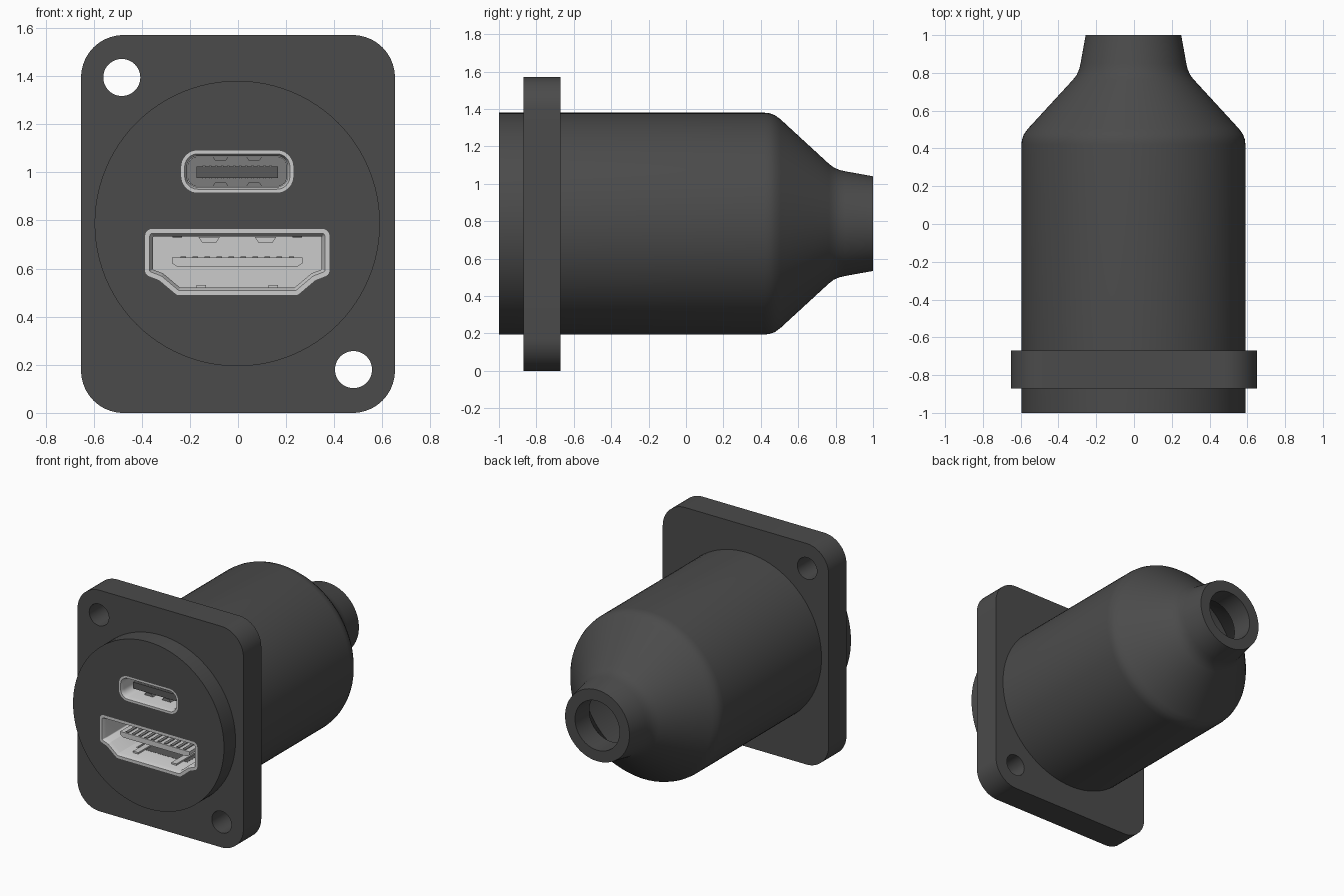
import bpy, bmesh, math
from mathutils import Vector, Matrix

if "Cube" in bpy.data.objects:
    bpy.data.objects.remove(bpy.data.objects["Cube"])

CX, CZ = -0.003, 0.787   # axis of the round body


def material(name, v):
    m = bpy.data.materials.new(name)
    m.diffuse_color = (v, v, v, 1)
    m.use_nodes = True
    m.node_tree.nodes["Principled BSDF"].inputs["Base Color"].default_value = m.diffuse_color
    return m


DARK = material("dark housing", 0.07)
METAL = material("light metal", 0.6)
GREY = material("mid grey insert", 0.2)
CONTACT = material("dark contact", 0.1)


def finish(name, bm, mat):
    bmesh.ops.recalc_face_normals(bm, faces=bm.faces)
    me = bpy.data.meshes.new(name)
    bm.to_mesh(me)
    bm.free()
    ob = bpy.data.objects.new(name, me)
    bpy.context.collection.objects.link(ob)
    if mat:
        me.materials.append(mat)
    return ob


def loft(name, loops, mat):
    """Skin matching (x, z) outlines placed at given y, capped at both ends."""
    bm = bmesh.new()
    rings = [[bm.verts.new((p[0], y, p[1])) for p in pts] for pts, y in loops]
    n = len(rings[0])
    for a, b in zip(rings, rings[1:]):
        for i in range(n):
            j = (i + 1) % n
            bm.faces.new((a[i], a[j], b[j], b[i]))
    bm.faces.new(rings[0])
    bm.faces.new(rings[-1])
    return finish(name, bm, mat)


def prism(name, pts, y0, y1, mat):
    return loft(name, [(pts, y0), (pts, y1)], mat)


def box(name, x, z, w, h, y0, y1, mat):
    return prism(name, rect(x, z, w, h), y0, y1, mat)


def rect(x, z, w, h):
    return [(x - w / 2, z - h / 2), (x + w / 2, z - h / 2),
            (x + w / 2, z + h / 2), (x - w / 2, z + h / 2)]


def circle(x, z, r, n=48):
    return [(x + r * math.cos(2 * math.pi * i / n),
             z + r * math.sin(2 * math.pi * i / n)) for i in range(n)]


def outline(corners, radii, inset=0.0, seg=8):
    """Counter-clockwise polygon, moved inward and with rounded corners."""
    pts = [Vector(c) for c in corners]
    n = len(pts)
    moved = []
    for i, p in enumerate(pts):
        d1 = (p - pts[i - 1]).normalized()
        d2 = (pts[(i + 1) % n] - p).normalized()
        n1, n2 = Vector((-d1.y, d1.x)), Vector((-d2.y, d2.x))
        moved.append(p + (n1 + n2) * inset / (1 + n1.dot(n2)))
    out = []
    for i, p in enumerate(moved):
        r = max(radii[i] - inset, 0.006)
        u = (moved[i - 1] - p).normalized()
        v = (moved[(i + 1) % n] - p).normalized()
        half = u.angle(v) / 2
        c = p + (u + v).normalized() * r / math.sin(half)
        t = r / math.tan(half)
        a, b = p + u * t - c, p + v * t - c
        for k in range(seg + 1):
            s = k / seg
            out.append(tuple(c + (a * (1 - s) + b * s).normalized() * r))
    return out


def activate(ob):
    bpy.ops.object.select_all(action='DESELECT')
    ob.select_set(True)
    bpy.context.view_layer.objects.active = ob


def cut(ob, cutter):
    mod = ob.modifiers.new("cut", 'BOOLEAN')
    mod.operation = 'DIFFERENCE'
    mod.solver = 'EXACT'
    mod.object = cutter
    cutter.hide_render = True
    activate(ob)
    bpy.ops.object.modifier_apply(modifier=mod.name)
    bpy.data.objects.remove(cutter)


def smooth(ob, angle=30):
    activate(ob)
    bpy.ops.object.shade_smooth_by_angle(angle=math.radians(angle))


# Round body: hollow turned shell with a tapered cable outlet
profile = [(-1, 0), (-1, .593), (.42, .593), (.447, .590), (.475, .580),
           (.505, .558), (.765, .319), (.79, .300), (.82, .287), (.85, .280),
           (1, .253), (1, .175), (.84, .175), (.80, .22), (.45, .50),
           (-.45, .50), (-.45, 0)]
bm = bmesh.new()
vs = [bm.verts.new((CX + r, y, CZ)) for y, r in profile]
es = [bm.edges.new(e) for e in zip(vs, vs[1:])]
bmesh.ops.spin(bm, geom=vs + es, cent=(CX, 0, CZ), axis=(0, 1, 0),
               angle=2 * math.pi, steps=96)
bmesh.ops.remove_doubles(bm, verts=bm.verts, dist=1e-4)
bmesh.ops.dissolve_degenerate(bm, edges=bm.edges, dist=1e-5)
body = finish("body", bm, DARK)

# Mounting flange with two screw holes
flange = prism("flange", outline(rect(0, .785, 1.304, 1.57), [.175] * 4, seg=12),
               -.87, -.67, DARK)
for x, z in ((-.483, 1.394), (.48, .18)):
    cut(flange, prism("screw_cutter", circle(x, z, .077), -1.1, -.4, None))
cut(flange, prism("bore_cutter", circle(CX, CZ, .588, 96), -1.1, -.4, None))
smooth(flange)

# Socket outlines: small oval one and large one with sloped lower corners
small = (rect(CX, 1.003, .466, .176), [.068] * 4)
right = [(.383, .765, .03), (.383, .574, .025), (.325, .552, .025), (.25, .489, .03)]
wide = [(CX - x, z, r) for x, z, r in right] + [(CX + x, z, r) for x, z, r in right[::-1]]
large = ([p[:2] for p in wide], [p[2] for p in wide])

# Metal socket shells set into openings in the body
for name, (corners, radii), rim, floor in (("small_socket", small, .024, -.66),
                                           ("large_socket", large, .032, -.60)):
    back = floor + .03
    cut(body, prism(name + "_cutter", outline(corners, radii), -1.1, back, None))
    shell = loft(name, [(outline(corners, radii), back),
                        (outline(corners, radii), -1),
                        (outline(corners, radii, rim * .6), -1),
                        (outline(corners, radii, rim), -.975),
                        (outline(corners, radii, rim), floor)], METAL)
    smooth(shell)
smooth(body)

# Small socket: grey back plate, tongue, contacts and springs
prism("small_back_plate", outline(small[0], small[1], .026), -.669, -.660, GREY)
box("small_tongue", CX, 1.0, .34, .046, -.93, -.66, CONTACT)
for i in range(12):
    x = CX + (i - 5.5) * .025
    for z in (.975, 1.025):
        box("small_contact", x, z, .012, .006, -.91, -.68, METAL)
for x in (-.07, .07):
    for z, s in ((1.066, -1), (.940, 1)):
        prism("small_spring", [(CX + x - .034, z), (CX + x + .034, z),
                               (CX + x + .022, z + s * .018),
                               (CX + x - .022, z + s * .018)], -.9, -.72, GREY)

# Large socket: tongue with contacts
prism("large_tongue", [(CX - .272, .645), (CX - .272, .622), (CX - .25, .608),
                       (CX + .25, .608), (CX + .272, .622), (CX + .272, .645)],
      -.93, -.60, METAL)
for i in range(10):
    box("large_contact", CX + (i - 4.5) * .05, .646, .022, .007, -.92, -.62, GREY)

# Large socket: springs above and below, dark slots beside them
for s in (-1, 1):
    x = CX + s * .117
    prism("upper_spring", [(x - .045, .732), (x - .027, .705), (x + .027, .705),
                           (x + .045, .732)], -.93, -.70, METAL)
    box("upper_slot", CX + s * .25, .734, .04, .01, -.92, -.74, CONTACT)
    box("lower_spring", CX + s * .15, .524, .04, .016, -.93, -.70, METAL)
box("lower_slot", CX, .518, .40, .008, -.85, -.60, CONTACT)
